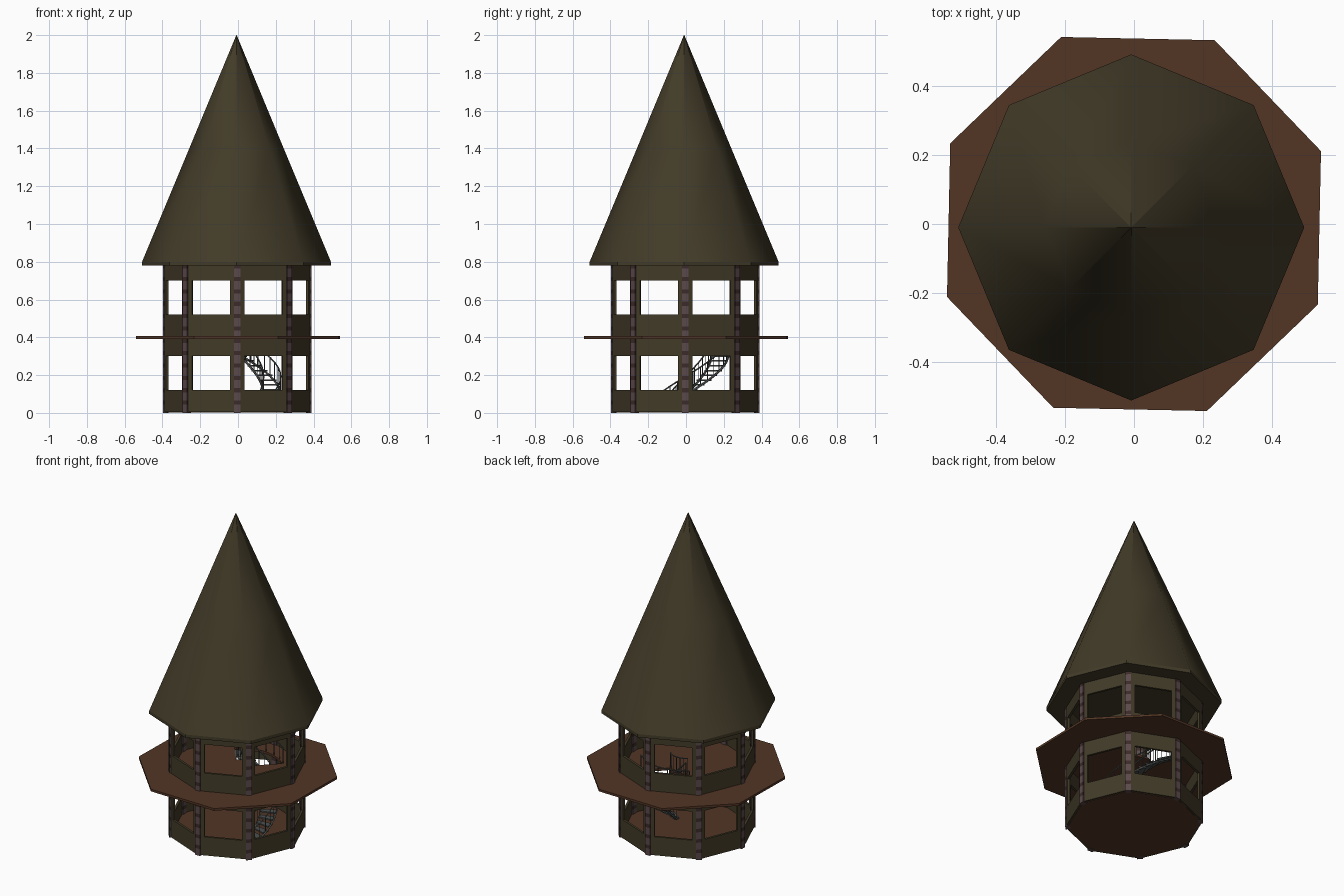
import bpy, bmesh
from math import sin, cos, pi, radians
from mathutils import Vector, Matrix

cube = bpy.data.objects.get("Cube")
if cube:
    bpy.data.objects.remove(cube, do_unlink=True)


def material(name, colour):
    m = bpy.data.materials.new(name)
    m.use_nodes = True
    m.diffuse_color = (*colour, 1)
    m.node_tree.nodes["Principled BSDF"].inputs["Base Color"].default_value = (*colour, 1)
    return m


OLIVE = material("olive shingle", (0.054, 0.043, 0.021))
BROWN = material("brown timber", (0.085, 0.036, 0.018))
BRICK = material("brick", (0.105, 0.066, 0.070))
DARK_BRICK = material("dark brick", (0.045, 0.024, 0.023))
IRON = material("grey iron", (0.075, 0.080, 0.080))

CENTRE = Vector((-0.004, -0.004, 0))
WALL_R, SIDES = 0.385, 8
DECK_Z, DECK_T = 0.392, 0.014


def polar(r, a, z=0):
    return CENTRE + Vector((r * cos(a), r * sin(a), z))


def finish(bm, name, *mats):
    bmesh.ops.recalc_face_normals(bm, faces=bm.faces)
    me = bpy.data.meshes.new(name)
    bm.to_mesh(me)
    bm.free()
    for m in mats:
        me.materials.append(m)
    ob = bpy.data.objects.new(name, me)
    bpy.context.collection.objects.link(ob)
    return ob


def extrude_outline(bm, points, height):
    """Closed prism over a flat outline."""
    face = bm.faces.new([bm.verts.new(p) for p in points])
    top = bmesh.ops.extrude_face_region(bm, geom=[face])["geom"]
    verts = [v for v in top if isinstance(v, bmesh.types.BMVert)]
    bmesh.ops.translate(bm, verts=verts, vec=(0, 0, height))


def octagon(r, turn, z):
    return [polar(r, turn + i * 2 * pi / SIDES, z) for i in range(SIDES)]


def sector(r0, r1, a0, a1, z, steps=1):
    angles = [a0 + (a1 - a0) * i / steps for i in range(steps + 1)]
    return [polar(r1, a, z) for a in angles] + [polar(r0, a, z) for a in reversed(angles)]


def rod(name, points, radius, mat):
    cu = bpy.data.curves.new(name, "CURVE")
    cu.dimensions = "3D"
    cu.bevel_depth, cu.bevel_resolution = radius, 0
    cu.use_fill_caps = True
    sp = cu.splines.new("POLY")
    sp.points.add(len(points) - 1)
    for p, co in zip(sp.points, points):
        p.co = (*co, 1)
    cu.materials.append(mat)
    ob = bpy.data.objects.new(name, cu)
    bpy.context.collection.objects.link(ob)
    return ob


# Ground floor slab
bm = bmesh.new()
extrude_outline(bm, octagon(WALL_R - 0.004, 0, 0.002), 0.012)
finish(bm, "ground_floor", BROWN)

# Upper deck with a stairwell opening
bm = bmesh.new()
extrude_outline(bm, [p - CENTRE for p in octagon(0.58, radians(21.3), DECK_Z)], DECK_T)
deck = finish(bm, "upper_deck", BROWN)
bm = bmesh.new()
extrude_outline(bm, sector(0.10, 0.26, radians(45), radians(128), DECK_Z - 0.05, 8), 0.15)
cutter = finish(bm, "stairwell_cutter")
cutter.hide_render = True
mod = deck.modifiers.new("stairwell", "BOOLEAN")
mod.operation, mod.solver, mod.object = "DIFFERENCE", "EXACT", cutter
bpy.context.view_layer.objects.active = deck
bpy.ops.object.modifier_apply(modifier=mod.name)
bpy.data.objects.remove(cutter, do_unlink=True)

# Wall panels with a window on each storey
HEIGHTS = (0.004, 0.12, 0.30, 0.52, 0.70, 0.79)
ACROSS = (0, 0.13, 0.87, 1)
for side in range(SIDES):
    a = polar(WALL_R, side * pi / 4)
    b = polar(WALL_R, (side + 1) * pi / 4)
    bm = bmesh.new()
    grid = [[bm.verts.new(a.lerp(b, u) + Vector((0, 0, z))) for u in ACROSS] for z in HEIGHTS]
    for row in range(5):
        for col in range(3):
            if col == 1 and row in (1, 3):
                continue
            bm.faces.new((grid[row][col], grid[row][col + 1],
                          grid[row + 1][col + 1], grid[row + 1][col]))
    wall = finish(bm, f"wall_panel_{side + 1}", OLIVE)
    solid = wall.modifiers.new("thickness", "SOLIDIFY")
    solid.thickness, solid.offset = 0.014, 0

# Corner posts with alternating brick courses
COURSES = 36
for side in range(SIDES):
    turn = side * pi / 4
    bm = bmesh.new()
    rings = []
    for i in range(COURSES + 1):
        z = 0.785 * i / COURSES
        ring = []
        for dx, dy in ((-1, -1), (1, -1), (1, 1), (-1, 1)):
            offset = Matrix.Rotation(turn, 3, "Z") @ Vector((dx * 0.014, dy * 0.017, z))
            ring.append(bm.verts.new(polar(WALL_R - 0.007, turn) + offset))
        rings.append(ring)
    for i in range(COURSES):
        for k in range(4):
            n = (k + 1) % 4
            f = bm.faces.new((rings[i][k], rings[i][n], rings[i + 1][n], rings[i + 1][k]))
            f.material_index = 1 if i % 3 == 2 else 0
    bm.faces.new(rings[0])
    bm.faces.new(rings[-1])
    finish(bm, f"corner_post_{side + 1}", BRICK, DARK_BRICK)

# Curved stair
STEPS = 16
A0, A1 = radians(-36), radians(128)
step_angle = (A1 - A0) / STEPS
rise = (DECK_Z + DECK_T) / STEPS
bm = bmesh.new()
for i in range(STEPS):
    start = A0 + i * step_angle
    extrude_outline(bm, sector(0.14, 0.23, start, start + step_angle * 1.1, (i + 1) * rise - 0.008), 0.008)
finish(bm, "stair_treads", IRON)


def helix(r, lift):
    return [polar(r, A0 + (i + 0.5) * step_angle, (i + 1) * rise + lift) for i in range(STEPS)]


for label, r in (("inner", 0.14), ("outer", 0.23)):
    rod(f"{label}_stringer", helix(r, -0.008), 0.006, IRON)
    tops = helix(r, 0.09)
    rod(f"{label}_handrail", tops, 0.004, IRON)
    for i, top in enumerate(tops):
        rod(f"{label}_baluster_{i + 1}", [top - Vector((0, 0, 0.09)), top], 0.0022, IRON)

# Guard rail around the stairwell
deck_top = DECK_Z + DECK_T
for label, r in (("inner", 0.095), ("outer", 0.265)):
    feet = [polar(r, radians(45 + 83 * i / 6), deck_top) for i in range(7)]
    tops = [p + Vector((0, 0, 0.095)) for p in feet]
    rod(f"{label}_guard_rail", tops, 0.004, IRON)
    for i, (foot, top) in enumerate(zip(feet, tops)):
        rod(f"{label}_guard_post_{i + 1}", [foot, top], 0.0025, IRON)

# Spire roof with a short flat eave
EAVE_Z, RIM_Z, TIP_Z, ROOF_R = 0.78, 0.80, 2.0, 0.5
bm = bmesh.new()
shift = Vector((-0.004, -0.006, 0))
levels = ((ROOF_R, EAVE_Z), (ROOF_R, RIM_Z), (ROOF_R / 2, (RIM_Z + TIP_Z) / 2), (0.001, TIP_Z))
rings = [[bm.verts.new(p + shift) for p in octagon(r, 0, z)] for r, z in levels]
for i in range(3):
    for k in range(SIDES):
        n = (k + 1) % SIDES
        f = bm.faces.new((rings[i][k], rings[i][n], rings[i + 1][n], rings[i + 1][k]))
        f.smooth = i > 0
bm.faces.new(rings[0])
bm.faces.new(rings[-1])
for k in range(SIDES):
    bm.edges.get((rings[1][k], rings[1][(k + 1) % SIDES])).smooth = False
finish(bm, "spire_roof", OLIVE)
